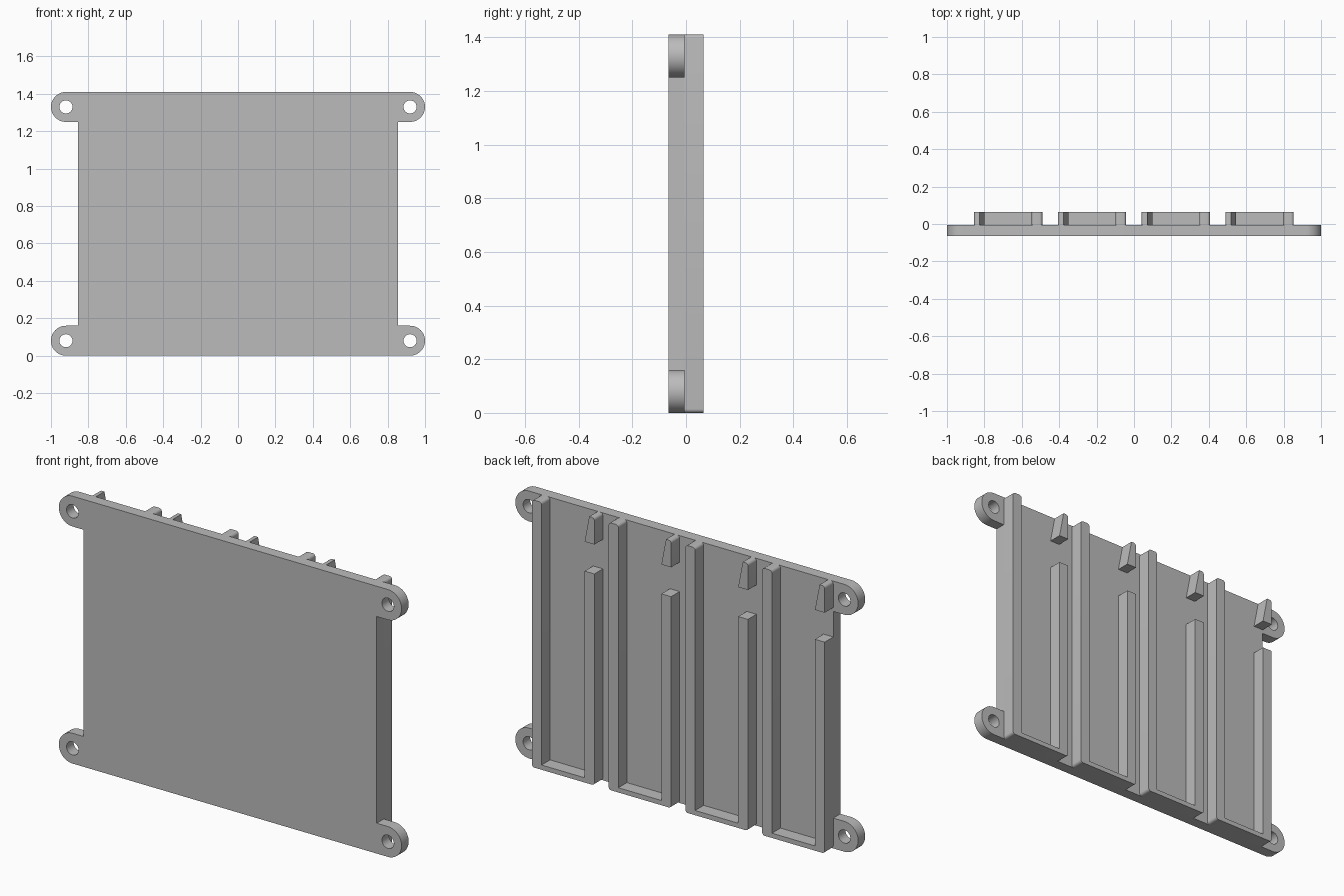
import bpy
import bmesh
from math import cos, sin, radians

cube = bpy.data.objects.get("Cube")
if cube:
    bpy.data.objects.remove(cube, do_unlink=True)

grey = bpy.data.materials.new("plain_grey")
grey.use_nodes = True
colour = (0.5, 0.5, 0.5, 1)
grey.diffuse_color = colour
grey.node_tree.nodes["Principled BSDF"].inputs["Base Color"].default_value = colour

HEIGHT = 1.41
BACK, SEAT, FRONT = 0.065, -0.006, -0.065


def arc(cx, cz, r, start, end, steps):
    """Points on an arc, angles in degrees."""
    angles = [radians(start + (end - start) * i / steps) for i in range(steps + 1)]
    return [(cx + r * cos(a), cz + r * sin(a)) for a in angles]


def prism(name, loops, y0, y1):
    """Extrude x-z outlines (inner loops become holes) from y0 to y1."""
    curve = bpy.data.curves.new(name, "CURVE")
    curve.dimensions = "2D"
    curve.fill_mode = "BOTH"
    curve.extrude = (y1 - y0) / 2
    for loop in loops:
        spline = curve.splines.new("POLY")
        spline.points.add(len(loop) - 1)
        for point, (x, z) in zip(spline.points, loop):
            point.co = (x, z, 0, 1)
        spline.use_cyclic_u = True
    obj = bpy.data.objects.new(name, curve)
    bpy.context.collection.objects.link(obj)
    bpy.ops.object.select_all(action="DESELECT")
    obj.select_set(True)
    bpy.context.view_layer.objects.active = obj
    bpy.ops.object.convert(target="MESH")
    obj = bpy.context.object
    # Stand the outline upright and weld its caps to its sides
    bm = bmesh.new()
    bm.from_mesh(obj.data)
    for v in bm.verts:
        x, z, depth = v.co
        v.co = (x, depth + (y0 + y1) / 2, z)
    bmesh.ops.remove_doubles(bm, verts=bm.verts, dist=0.0001)
    bmesh.ops.recalc_face_normals(bm, faces=bm.faces)
    bm.to_mesh(obj.data)
    bm.free()
    obj.data.materials.clear()
    obj.data.materials.append(grey)
    bpy.ops.object.shade_smooth_by_angle(angle=radians(30))
    return obj


# Back plate with four rounded mounting ears and screw holes
EAR_X, EAR_R, SIDE = 0.92, 0.08, 0.855
low, high = EAR_R, HEIGHT - EAR_R
right = (arc(EAR_X, low, EAR_R, -90, 90, 24)
         + [(SIDE, low + EAR_R), (SIDE, high - EAR_R)]
         + arc(EAR_X, high, EAR_R, -90, 90, 24))
outline = right + [(-x, z) for x, z in reversed(right)]
holes = [arc(sx * EAR_X, z, 0.035, 0, 345, 23) for sx in (-1, 1) for z in (low, high)]
prism("mounting_plate", [outline] + holes, FRONT, SEAT)

# Four slots: a U-shaped rail frame and a wedge clip above its short rail
WIDTH, RAIL, FLOOR, ROUND = 0.365, 0.057, 0.025, 0.015
SHORT_TOP, CLIP_BOTTOM = 1.115, 1.27
for i in range(4):
    x0 = -SIDE + i * 0.448
    x1 = x0 + WIDTH
    frame = (arc(x0 + ROUND, ROUND, ROUND, 180, 270, 6)
             + arc(x1 - ROUND, ROUND, ROUND, 270, 360, 6)
             + arc(x1 - ROUND, HEIGHT - ROUND, ROUND, 0, 90, 6)
             + arc(x1 - RAIL + ROUND, HEIGHT - ROUND, ROUND, 90, 180, 6)
             + [(x1 - RAIL, FLOOR), (x0 + RAIL, FLOOR),
                (x0 + RAIL, SHORT_TOP), (x0, SHORT_TOP)])
    prism(f"slot_frame_{i + 1}", [frame], SEAT, BACK)
    clip = ([(x0, CLIP_BOTTOM), (x0 + RAIL, CLIP_BOTTOM), (x0 + 0.03, HEIGHT)]
            + arc(x0 + ROUND, HEIGHT - ROUND, ROUND, 90, 180, 6))
    prism(f"slot_clip_{i + 1}", [clip], SEAT, BACK)
